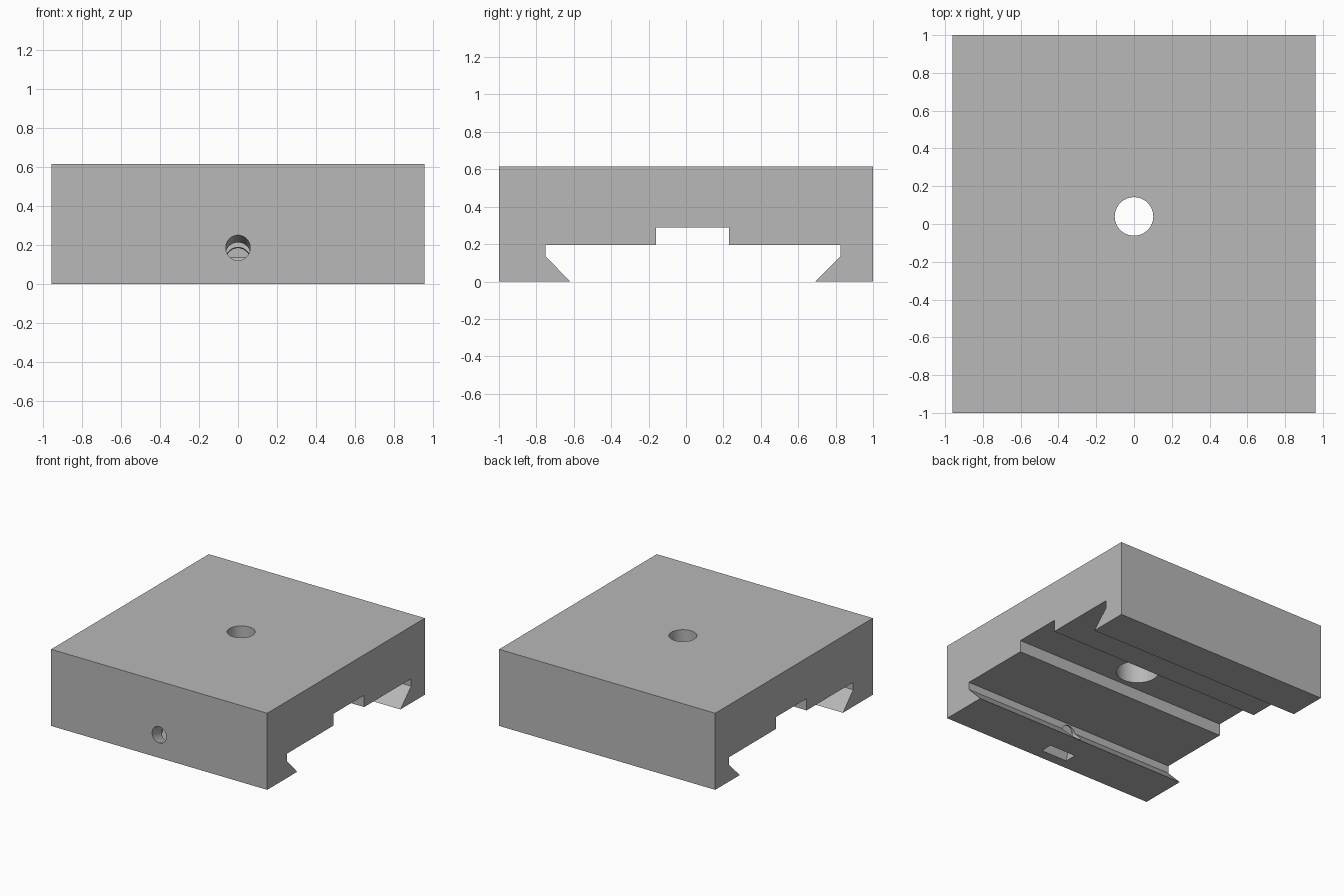
import bpy
import bmesh
from math import radians
from mathutils import Matrix, Vector

cube = bpy.data.objects.get("Cube")
if cube:
    bpy.data.objects.remove(cube, do_unlink=True)

HALF_X = 0.96
TILT = radians(15)

grey = bpy.data.materials.new("plain grey")
grey.use_nodes = True
colour = (0.48, 0.48, 0.48, 1)
grey.diffuse_color = colour
grey.node_tree.nodes["Principled BSDF"].inputs["Base Color"].default_value = colour


def make_object(name, bm):
    bmesh.ops.recalc_face_normals(bm, faces=bm.faces)
    mesh = bpy.data.meshes.new(name)
    bm.to_mesh(mesh)
    bm.free()
    mesh.materials.append(grey)
    obj = bpy.data.objects.new(name, mesh)
    bpy.context.collection.objects.link(obj)
    return obj


def cylinder(name, radius, start, end):
    start, end = Vector(start), Vector(end)
    axis = end - start
    bm = bmesh.new()
    place = Matrix.Translation((start + end) / 2) @ axis.to_track_quat("Z", "Y").to_matrix().to_4x4()
    bmesh.ops.create_cone(bm, cap_ends=True, segments=64, radius1=radius,
                          radius2=radius, depth=axis.length, matrix=place)
    return make_object(name, bm)


def tilted_box(name, centre, size):
    bm = bmesh.new()
    place = Matrix.Translation(centre) @ Matrix.Rotation(-TILT, 4, "X") @ Matrix.Diagonal((*size, 1))
    bmesh.ops.create_cube(bm, size=1, matrix=place)
    return make_object(name, bm)


# Block with a dovetail channel and a relief groove, extruded along x
profile = [(-1, 0), (-0.62, 0), (-0.75, 0.135), (-0.75, 0.195),
           (-0.16, 0.195), (-0.16, 0.29), (0.23, 0.29), (0.23, 0.195),
           (0.825, 0.195), (0.825, 0.135), (0.69, 0), (1, 0),
           (1, 0.615), (-1, 0.615)]
bm = bmesh.new()
face = bm.faces.new([bm.verts.new((-HALF_X, y, z)) for y, z in profile])
sweep = bmesh.ops.extrude_face_region(bm, geom=[face])
bmesh.ops.translate(bm, vec=(2 * HALF_X, 0, 0),
                    verts=[v for v in sweep["geom"] if isinstance(v, bmesh.types.BMVert)])
block = make_object("dovetail_block", bm)

# Directions along the tilted clamp screw and up its nut slot
along = Matrix.Rotation(-TILT, 3, "X") @ Vector((0, 1, 0))
up = Matrix.Rotation(-TILT, 3, "X") @ Vector((0, 0, 1))
entry = Vector((0, -1, 0.185))
nut = entry + along * 0.176

cutters = [
    # Vertical screw hole and its counterbore from below
    cylinder("screw_hole_cutter", 0.102, (0, 0.04, 0.2), (0, 0.04, 0.7)),
    cylinder("counterbore_cutter", 0.157, (0, 0.04, 0.2), (0, 0.04, 0.49)),
    # Tilted clamp screw hole and the nut slot open underneath
    cylinder("clamp_hole_cutter", 0.063, entry - along * 0.1, entry + along * 0.42),
    tilted_box("nut_slot_cutter", nut - up * 0.09, (0.235, 0.095, 0.42)),
]

bpy.context.view_layer.objects.active = block
for cutter in cutters:
    cutter.hide_render = True
    cut = block.modifiers.new(cutter.name, "BOOLEAN")
    cut.operation = "DIFFERENCE"
    cut.solver = "EXACT"
    cut.object = cutter
    bpy.ops.object.modifier_apply(modifier=cut.name)
    bpy.data.objects.remove(cutter, do_unlink=True)

# Smooth hole walls, crisp edges elsewhere
bpy.ops.object.select_all(action="DESELECT")
block.select_set(True)
bpy.ops.object.shade_smooth_by_angle(angle=radians(30))
